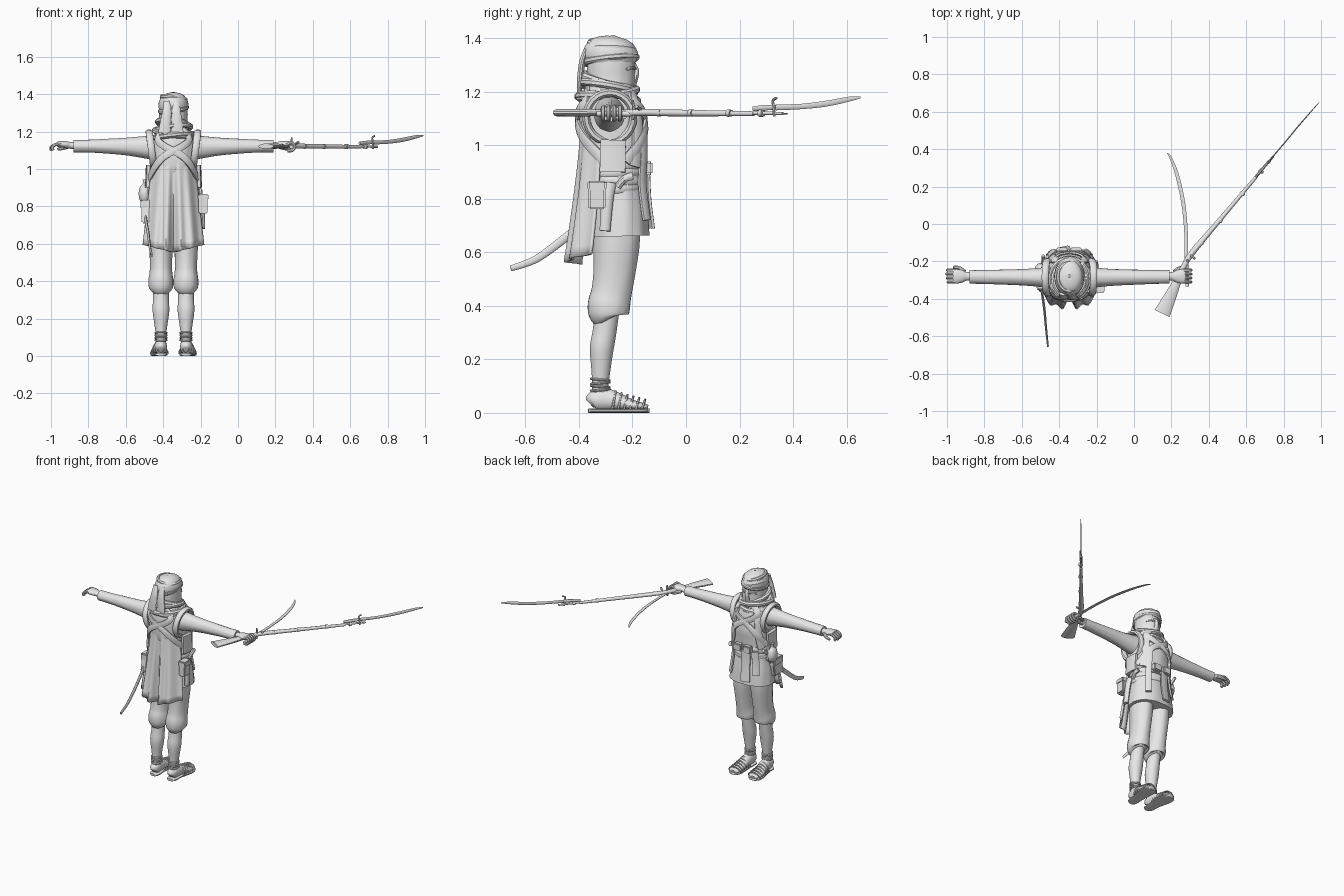
import bpy, bmesh, math
from mathutils import Vector

C = -0.345  # figure centre line in x
Z = Vector((0, 0, 1))
Y = Vector((0, 1, 0))
mat = bpy.data.materials.new("plain grey")
mat.diffuse_color = (0.8, 0.8, 0.8, 1)


def finish(name, bm, angle=40):
    bmesh.ops.recalc_face_normals(bm, faces=bm.faces)
    me = bpy.data.meshes.new(name)
    bm.to_mesh(me)
    bm.free()
    me.materials.append(mat)
    me.polygons.foreach_set("use_smooth", [True] * len(me.polygons))
    me.set_sharp_from_angle(angle=math.radians(angle))
    ob = bpy.data.objects.new(name, me)
    bpy.context.collection.objects.link(ob)
    return ob


def spline(rows, k):
    """Smooth curve through rows of numbers."""
    if k == 1 or len(rows) < 3:
        return rows
    out = []
    for i in range(len(rows) - 1):
        p = [rows[max(0, min(len(rows) - 1, i + d))] for d in (-1, 0, 1, 2)]
        for j in range(k):
            t = j / k
            out.append([0.5 * (2 * b + (c - a) * t + (2*a - 5*b + 4*c - d) * t*t
                               + (3*b - a - 3*c + d) * t**3) for a, b, c, d in zip(*p)])
    return out + [list(rows[-1])]


def sweep(name, rows, up=Z, n=16, k=4, closed=False, power=1.0, fold=0, folds=11):
    """Rows are x, y, z, half width, half height; up is a vector or a function of the point."""
    rows = spline(rows, k)
    pts = [Vector(r[:3]) for r in rows]
    bm = bmesh.new()
    rings, m = [], len(pts)
    for i, p in enumerate(pts):
        a, b = (pts[i - 1], pts[(i + 1) % m]) if closed else (pts[max(0, i - 1)], pts[min(m - 1, i + 1)])
        t = (b - a).normalized()
        side = t.cross(up(p) if callable(up) else up).normalized()
        top = side.cross(t)
        ring = []
        for j in range(n):
            th = 2 * math.pi * (j + 0.5) / n
            c, s = math.cos(th), math.sin(th)
            if n == 4:
                c, s = math.copysign(1, c), math.copysign(1, s)
            c, s = (math.copysign(abs(v) ** power, v) for v in (c, s))
            f = 1 + fold * math.sin(folds * th + i * 0.25)
            ring.append(bm.verts.new(p + side * c * rows[i][3] * f + top * s * rows[i][4] * f))
        rings.append(ring)
    for i in range(m if closed else m - 1):
        r, q = rings[i], rings[(i + 1) % m]
        for j in range(n):
            bm.faces.new((r[j], r[(j + 1) % n], q[(j + 1) % n], q[j]))
    if not closed:
        bm.faces.new(rings[0])
        bm.faces.new(rings[-1])
    return finish(name, bm)


def ring(name, x, y, z, rx, ry, w, h, tilt=0, side=0, n=8):
    """Closed band around a vertical axis; tilt lifts +y, side lifts +x."""
    rows = [(x + rx * math.cos(a), y + ry * math.sin(a), z + tilt * math.sin(a) + side * math.cos(a), w, h)
            for a in (2 * math.pi * i / 28 for i in range(28))]
    return sweep(name, rows, n=n, k=1, closed=True)


def box(name, x, y, z, sx, sy, sz, lean=0, bev=0.006):
    bm = bmesh.new()
    bmesh.ops.create_cube(bm, size=1)
    for v in bm.verts:
        h = v.co.z
        v.co = Vector((x + v.co.x * sx, y + v.co.y * sy + lean * h, z + h * sz))
    bmesh.ops.bevel(bm, geom=bm.edges[:], offset=bev, segments=2, affect='EDGES')
    return finish(name, bm)


# tunic profile: z, centre y, half width, half depth
TUNIC = [(.66, -.247, .155, .112), (.75, -.25, .145, .106), (.85, -.257, .13, .098),
         (.95, -.265, .124, .112), (1.02, -.272, .122, .124), (1.10, -.28, .122, .118),
         (1.16, -.285, .112, .108), (1.20, -.285, .09, .09), (1.235, -.285, .05, .06)]
sweep("tunic", [(C, y, z, a, b) for z, y, a, b in TUNIC], Y, n=44, power=.88, fold=.012)


def on_body(deg, z, off=.006):
    for lo, hi in zip(TUNIC, TUNIC[1:]):
        if z <= hi[0]:
            break
    t = (z - lo[0]) / (hi[0] - lo[0])
    _, y, a, b = [p + (q - p) * t for p, q in zip(lo, hi)]
    c, s = math.cos(math.radians(deg)), math.sin(math.radians(deg))
    c, s = (math.copysign(abs(v) ** .88, v) for v in (c, s))
    return C + c * (a + off), y + s * (b + off), z


def outward(p):
    return Vector((p.x - C, p.y + .27, 0)).normalized()


def strap(name, path, w, th=.007, off=.006):
    return sweep(name, [(*on_body(d, z, off), w, th) for d, z in path], outward, n=8, power=.6)


# crossed chest straps, vest edges and hanging sashes
for s in (1, -1):
    for face, label in ((90, "front"), (-90, "back")):
        strap(label + "_cross_strap", [(face + s * d, z) for d, z in
              ((25, 1.21), (40, 1.16), (18, 1.12), (-18, 1.07), (-45, 1.01), (-75, .94))], .02, .008, .012)
    strap("vest_edge", [(90 + s * d, z) for d, z in ((38, 1.19), (42, 1.1), (48, 1.0), (55, .92))], .024, .01)
    # puffed vest opening around each shoulder
    sweep("armhole", [(C + s * (.118 + .012 * math.sin(a)), -.285 + .088 * math.cos(a),
                       1.105 + .092 * math.sin(a), .016, .02) for a in (math.pi * i / 12 for i in range(24))],
          Vector((s, 0, 0)), n=8, k=1, closed=True)
    strap("vest_flap", [(90 + s * 90, 1.02), (90 + s * 92, .97), (90 + s * 95, .9)], .05, .014, .012)
strap("long_sash", [(58, 1.05), (55, .95), (55, .85), (55, .72)], .02, .008, .014)
strap("middle_sash", [(98, .9), (97, .8), (98, .69)], .032, .008, .012)
strap("short_sash", [(122, .9), (125, .82), (125, .74)], .024, .008, .012)

# waist wraps and belt
for i, z in enumerate((.845, .87, .895, .92)):
    ring("waist_wrap", C, -.26, z, .13 - .001 * i, .102 + .002 * i, .010, .017, .006 * (-1) ** i, .006 * (i - 1.5))
box("front_pouch", C - .04, -.142, .915, .06, .034, .05)
box("front_pouch", C + .035, -.143, .915, .06, .034, .05)

# hip gear
box("right_pouch", C + .158, -.333, .815, .05, .065, .105)
box("right_pouch_flap", C + .16, -.333, .85, .056, .07, .035)
sweep("holster", [(C + .14, -.29, .86, .014, .03), (C + .15, -.295, .80, .016, .024),
                  (C + .158, -.303, .68, .012, .02)], Y, n=10)
sweep("pistol_grip", [(C + .14, -.255, .845, .012, .014), (C + .145, -.23, .875, .012, .014),
                      (C + .14, -.2, .885, .012, .016)], n=8)
box("left_satchel", C - .145, -.30, .77, .05, .10, .12, .02)
box("left_satchel_flap", C - .149, -.296, .81, .052, .105, .05)
sweep("water_flask", [(C - .155, -.25, z, r, r * 1.3) for z, r in
                      ((.82, .012), (.835, .026), (.87, .032), (.905, .024), (.92, .01), (.945, .01))], Y)
sweep("scabbard", [(C - .145, -.21, .86, .007, .018), (C - .15, -.33, .75, .007, .017),
                   (C - .135, -.45, .655, .007, .016), (C - .125, -.56, .575, .006, .014),
                   (C - .115, -.655, .54, .005, .011)], n=10)
sweep("scabbard_hilt", [(C - .14, -.225, .88, .009, .011), (C - .14, -.17, .92, .009, .012)], n=8)

# back cloak with two lobes and a centre fold
bm = bmesh.new()
grid = []
for i in range(15):
    t = i / 14
    row = []
    for j in range(33):
        u = j / 16 - 1
        w = .105 + .06 * t
        lobe = .045 * t * math.exp(-(u / .16) ** 2) + .012 * t * math.cos(u * 15)
        y = -.392 - .062 * t ** 1.4 + lobe + (.075 + .03 * t) * abs(u) ** 2.6
        row.append(bm.verts.new((C + u * w, y, 1.13 - t * (.575 - .04 * abs(u)))))
    grid.append(row)
for r, q in zip(grid, grid[1:]):
    for j in range(32):
        bm.faces.new((r[j], r[j + 1], q[j + 1], q[j]))
cloak = finish("cloak", bm, 60)
cloak.modifiers.new("thickness", 'SOLIDIFY').thickness = .01

# legs, sandals and their wraps
for s in (1, -1):
    X = C + s * .067
    sweep("trouser_leg", [(X, y, z, a, b) for y, z, a, b in (
        (-.285, .352, .046, .052), (-.288, .362, .063, .073), (-.288, .40, .067, .079),
        (-.278, .45, .06, .076), (-.268, .52, .06, .078), (-.26, .62, .066, .085), (-.258, .71, .066, .088))],
        Y, n=28, fold=.012, folds=9)
    sweep("lower_leg", [(X, y, z, a, b) for y, z, a, b in (
        (-.318, .05, .03, .034), (-.32, .10, .027, .031), (-.318, .16, .034, .036),
        (-.315, .24, .045, .045), (-.305, .30, .043, .045), (-.295, .38, .042, .046))], Y, n=20)
    sweep("foot", [(X + s * dx, y, z, a, b) for dx, y, z, a, b in (
        (0, -.36, .035, .016, .02), (0, -.345, .045, .031, .036), (.002, -.30, .05, .034, .042),
        (.006, -.25, .041, .037, .032), (.01, -.20, .029, .043, .02), (.01, -.155, .023, .038, .013),
        (.01, -.142, .021, .022, .008))], n=20)
    sweep("sandal_sole", [(X + s * dx, y, .008, a, .008) for dx, y, a in (
        (0, -.365, .018), (0, -.345, .034), (.003, -.28, .035), (.01, -.2, .047),
        (.01, -.155, .042), (.01, -.137, .022))], n=12, power=.6)
    for i in range(4):
        ring("ankle_wrap", X, -.32, .085 + .013 * i, .031, .034, .005, .005, .003 * (-1) ** i)
    for i in range(6):
        y = -.275 + .022 * i
        w, h = .038 + .0016 * i, .041 - .0038 * i
        sweep("foot_wrap", [(X + s * .008 + w * math.cos(a), y + .012 * math.sin(a), .014 + 1.6 * h * math.sin(a),
                             .0045, .0045) for a in (math.pi * k / 10 for k in range(11))], Y, n=6, k=1)

# sleeves, hands and fingers
for s in (1, -1):
    sweep("sleeve", [(C + s * d, -.287 + .008 * d, z, a, b) for d, z, a, b in (
        (.08, 1.115, .062, .07), (.15, 1.117, .052, .06), (.25, 1.12, .044, .047), (.38, 1.122, .039, .038),
        (.46, 1.122, .037, .034), (.535, 1.122, .036, .033))], n=24, fold=.015, folds=7)
    sweep("hand", [(C + s * d, -.28, z, a, b) for d, z, a, b in (
        (.51, 1.124, .024, .022), (.55, 1.126, .023, .018), (.575, 1.13, .034, .019),
        (.61, 1.133, .04, .017), (.622, 1.133, .036, .012))], n=16)
    for i in range(4):
        y, tip = -.31 + .021 * i, (.0, .006, .01, .003)[i]
        if s < 0:
            path = ((.61, 1.135), (.632, 1.13), (.648 + tip * .6, 1.115), (.643 + tip, 1.10))
        else:
            path = ((.61, 1.136), (.635, 1.14), (.648, 1.12), (.635, 1.10), (.61, 1.097))
        sweep("finger", [(C + s * d, y, z, .0095, .0085) for d, z in path], Y, n=8)
    sweep("thumb", [(C + s * .56, -.255, 1.122, .012, .012), (C + s * .59, -.235, 1.112, .011, .011),
                    (C + s * .62, -.23, 1.105, .008, .008)], n=8)

# head, veil, nose and neck scarf
sweep("veiled_head", [(C, y, z, a, b) for y, z, a, b in (
    (-.285, 1.17, .09, .10), (-.282, 1.21, .082, .092), (-.28, 1.25, .076, .09), (-.28, 1.29, .076, .09),
    (-.28, 1.34, .075, .088))], Y, n=32, fold=.012)
sweep("nose", [(C, -.198, 1.31, .008, .008), (C, -.188, 1.28, .012, .012), (C, -.19, 1.255, .016, .012),
               (C, -.2, 1.22, .02, .012)], Y, n=10)
for s in (1, -1):
    sweep("eye_fold", [(C + s * .01, -.19, 1.287, .005, .006), (C + s * .035, -.198, 1.29, .006, .006),
                       (C + s * .06, -.222, 1.284, .004, .005)], n=8)
for i, (z, r, tl) in enumerate(((1.175, .103, -.008), (1.195, .1, .014), (1.215, .092, -.018), (1.24, .084, -.022))):
    ring("neck_scarf", C, -.293, z, r - .004, r + .004, .019, .016, tl, .012 * (-1) ** i)
# turban
sweep("turban", [(C, y, z, a, b) for y, z, a, b in (
    (-.284, 1.30, .07, .085), (-.283, 1.33, .08, .102), (-.282, 1.365, .076, .097),
    (-.28, 1.395, .054, .068), (-.279, 1.408, .02, .024), (-.279, 1.41, .006, .007))], Y, n=32)
for i in range(4):
    ring("turban_wrap", C, -.281, 1.32 + .018 * i, .071 - .003 * i, .096 - .006 * i, .012, .014,
         .010 - .006 * i, .012 * (-1) ** i)
for dx in (-.035, .015):
    sweep("turban_tail", [(C + dx, -.372, 1.36, .018, .01), (C + dx, -.388, 1.31, .024, .012),
                          (C + dx * 1.2, -.395, 1.25, .03, .012), (C + dx * 1.4, -.40, 1.19, .034, .008)], Y, n=12)

# rifle lying on its side, with a sword bayonet
D = Vector((.72, .85, 0)).normalized()
sweep("rifle_stock", [(.15, -.478, 1.122, .046, .014), (.2, -.375, 1.122, .032, .014), (.245, -.275, 1.122, .018, .012),
                      (.275, -.21, 1.122, .015, .013), (.32, -.142, 1.122, .017, .013),
                      (.44, 0, 1.12, .013, .012), (.655, .254, 1.118, .009, .009)], n=12)
sweep("rifle_barrel", [(.29, -.182, 1.128, .009, .009), (.745, .362, 1.119, .006, .006)], n=12)
for x in (.36, .46, .58, .68):
    p = Vector((x, -.182 + (x - .29) * 1.19, 1.122 - .006 * (x - .29)))
    sweep("barrel_band", [(*(p - D * .008), .015, .014), (*(p + D * .008), .014, .013)], n=12)
sweep("rifle_bolt", [(.30, -.165, 1.13, .006, .006), (.325, -.185, 1.145, .007, .007)], n=8)
sweep("bayonet_grip", [(.65, .252, 1.137, .007, .009), (.69, .299, 1.141, .008, .011),
                       (.722, .337, 1.143, .007, .009)], n=8)
sweep("bayonet_guard", [(.722, .33, 1.108, .005, .005), (.72, .327, 1.145, .006, .006),
                        (.718, .325, 1.168, .005, .005), (.73, .339, 1.177, .005, .005)], Y, n=8)
sweep("bayonet_blade", [(.72, .335, 1.142, .004, .011), (.80, .428, 1.145, .004, .010),
                        (.88, .525, 1.156, .004, .011), (.955, .611, 1.173, .003, .009),
                        (.992, .652, 1.179, .001, .003)], n=6)

# curved sabre held flat in the same hand
sweep("sabre_blade", [(.28, -.2, 1.118, .011, .004), (.278, -.04, 1.118, .011, .004), (.262, .12, 1.118, .012, .004),
                      (.228, .27, 1.118, .011, .003), (.195, .355, 1.118, .007, .003),
                      (.177, .38, 1.118, .002, .002)], n=6)
sweep("sabre_grip", [(.285, -.335, 1.118, .011, .010), (.282, -.27, 1.118, .010, .010),
                     (.28, -.195, 1.118, .011, .010)], n=10)
sweep("sabre_guard", [(.285, -.2, 1.095, .006, .006), (.285, -.195, 1.13, .007, .007),
                      (.288, -.2, 1.168, .005, .005)], Y, n=8)
